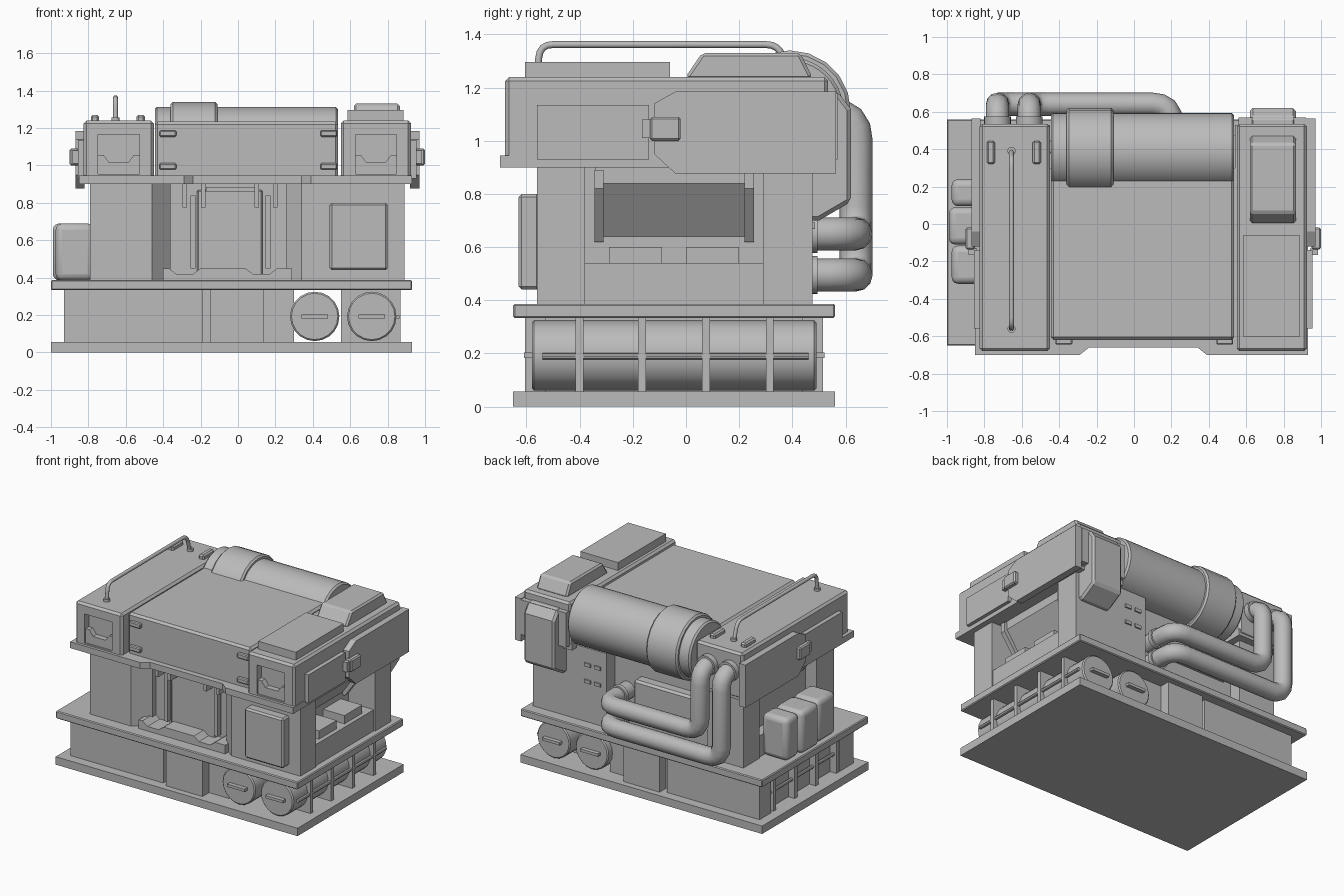
import bpy, bmesh, math
from mathutils import Vector

cube = bpy.data.objects.get("Cube")
if cube:
    bpy.data.objects.remove(cube, do_unlink=True)

grey = bpy.data.materials.new("plain_grey")
grey.use_nodes = True
grey.diffuse_color = (0.5, 0.5, 0.5, 1)
grey.node_tree.nodes["Principled BSDF"].inputs["Base Color"].default_value = (0.5, 0.5, 0.5, 1)
MID = 0.05  # symmetry plane of the upper body


def finish(name, bm, bevel=0.0, segments=1):
    bmesh.ops.recalc_face_normals(bm, faces=bm.faces)
    mesh = bpy.data.meshes.new(name)
    bm.to_mesh(mesh)
    bm.free()
    ob = bpy.data.objects.new(name, mesh)
    bpy.context.collection.objects.link(ob)
    mesh.materials.append(grey)
    if bevel:
        mod = ob.modifiers.new("Bevel", 'BEVEL')
        mod.width, mod.segments = bevel, segments
        mod.limit_method, mod.angle_limit = 'ANGLE', math.radians(40)
    return ob


def box(name, x, y, z, bevel=0.0, segments=1):
    bm = bmesh.new()
    bmesh.ops.create_cube(bm, size=1)
    for v in bm.verts:
        v.co = [(a + b) / 2 + c * (b - a) for (a, b), c in zip((x, y, z), v.co)]
    return finish(name, bm, bevel, segments)


def prism(name, profile, axis, lo, hi, bevel=0.0):
    """Extrude a 2D profile (remaining axes in order) along an axis."""
    bm = bmesh.new()
    def place(p, h):
        q = list(p)
        q.insert(axis, h)
        return bm.verts.new(q)
    face = bm.faces.new([place(p, lo) for p in profile])
    out = bmesh.ops.extrude_face_region(bm, geom=[face])
    for v in out["geom"]:
        if isinstance(v, bmesh.types.BMVert):
            v.co[axis] = hi
    return finish(name, bm, bevel)


def smooth(ob, angle=35):
    bpy.ops.object.select_all(action='DESELECT')
    ob.select_set(True)
    bpy.context.view_layer.objects.active = ob
    bpy.ops.object.shade_smooth_by_angle(angle=math.radians(angle))


def cylinder(name, centre, radius, length, axis, sides=32, bevel=0.0):
    bm = bmesh.new()
    bmesh.ops.create_cone(bm, cap_ends=True, segments=sides, radius1=radius,
                          radius2=radius, depth=length)
    direction = Vector([float(i == axis) for i in range(3)])
    turn = direction.to_track_quat('Z', 'Y').to_matrix()
    for v in bm.verts:
        v.co = turn @ v.co + Vector(centre)
    ob = finish(name, bm, bevel)
    smooth(ob, 40)
    return ob


def pipe(name, points, radius, bend):
    """Round pipe along a path, with rounded corners."""
    pts = [Vector(p) for p in points]
    path = [pts[0]]
    for a, b, c in zip(pts, pts[1:], pts[2:]):
        s, e = b + (a - b).normalized() * bend, b + (c - b).normalized() * bend
        path += [s.lerp(b, t).lerp(b.lerp(e, t), t) for t in (0, 0.25, 0.5, 0.75, 1)]
    path.append(pts[-1])
    curve = bpy.data.curves.new(name, 'CURVE')
    curve.dimensions = '3D'
    curve.bevel_depth, curve.bevel_resolution, curve.use_fill_caps = radius, 4, True
    spline = curve.splines.new('POLY')
    spline.points.add(len(path) - 1)
    for p, co in zip(spline.points, path):
        p.co = (*co, 1)
    spline.use_smooth = True
    curve.materials.append(grey)
    ob = bpy.data.objects.new(name, curve)
    bpy.context.collection.objects.link(ob)


def both(x0, x1):
    """The same x span on the left, and mirrored to the right."""
    return (("left", (x0, x1)), ("right", (2 * MID - x1, 2 * MID - x0)))


# Decks
box("base_plate", (-1, 0.93), (-0.65, 0.56), (0, 0.057))
box("middle_deck", (-1, 0.93), (-0.65, 0.56), (0.333, 0.387), 0.006)

# Lower storage
low = (0.05, 0.34)
box("lower_block", (-0.88, -0.19), (-0.58, 0.49), low)
box("lower_core", (-0.2, 0.3), (-0.53, 0.44), low)
box("lower_centre_box", (-0.15, 0.14), (-0.605, 0.515), low)
for y in ((-0.58, -0.42), (0.36, 0.49)):
    box("lower_block_end", (-0.93, -0.87), y, low)
for i, x in enumerate((0.41, 0.715)):
    cylinder("lower_tank", (x, -0.045, 0.193), 0.132, 1.07, 1, 20, 0.008)
    for y in (-0.585, 0.495):
        box("tank_handle", (x - 0.07, x + 0.07), (y - 0.025, y + 0.025), (0.183, 0.203))
for y in (-0.4, -0.165, 0.075, 0.315):
    box("rib_left", (0.55, 0.87), (y - 0.015, y + 0.015), low)
    box("rib_right", (-0.93, -0.85), (y - 0.015, y + 0.015), low)
cylinder("tie_rod", (-0.905, -0.04, 0.19), 0.012, 0.9, 1, 8)
cylinder("tie_rod", (0.855, -0.04, 0.19), 0.012, 1.0, 1, 8)

# Main body posts and core
tall = (0.38, 0.92)
prism("front_post_right", [(-0.79, -0.56), (-0.46, -0.56), (-0.36, -0.46), (-0.36, -0.36), (-0.79, -0.36)],
      2, *tall)
prism("front_post_left", [(0.89, -0.56), (0.34, -0.56), (0.26, -0.5), (0.26, -0.38), (0.89, -0.38)],
      2, *tall)
box("back_post_right", (-0.79, -0.5), (0.29, 0.475), tall)
box("back_post_left", (0.3, 0.89), (0.29, 0.475), tall)
box("body_core", (-0.7, 0.68), (-0.42, 0.38), tall)
box("back_ledge", (-0.45, 0.1), (0.37, 0.46), (0.6, 0.78), 0.015)
for side, x in both(-0.78, -0.65):
    box("side_sill_" + side, x, (-0.38, 0.3), (0.38, 0.54))
for y in ((-0.29, -0.09), (0.0, 0.2)):
    box("sill_box", (0.66, 0.85), y, (0.53, 0.6))

# Sloping side panels with frames
def slope(name, y, out):
    for s in (-1, 1):
        pts = [(0.6, 0.64), (0.68, 0.64), (0.82, 0.84), (0.82, 0.91), (0.6, 0.91)]
        prism(name, [(MID + s * (px - MID + (out if px > 0.65 else 0)), pz - out) for px, pz in pts],
              1, *y)
slope("side_slope", (-0.34, 0.25), 0)
slope("slope_frame", (-0.345, -0.31), 0.02)
slope("slope_frame", (0.22, 0.255), 0.02)

# Front bay
box("bay_panel", (-0.22, 0.13), (-0.45, -0.4), (0.4, 0.87), 0.008)
box("bay_top", (-0.17, 0.09), (-0.47, -0.4), (0.86, 0.885))
prism("bay_sill", [(-0.4, 0.38), (0.29, 0.38), (0.29, 0.45), (0.21, 0.45), (0.17, 0.42), (0.08, 0.42),
                   (0.04, 0.45), (-0.2, 0.45), (-0.24, 0.42), (-0.33, 0.42), (-0.37, 0.45), (-0.4, 0.45)],
      1, -0.56, -0.41)
for x in (-0.24, 0.16):
    box("bay_rod", (x - 0.014, x + 0.014), (-0.48, -0.44), (0.45, 0.84))
for x in (-0.285, -0.185, 0.1, 0.2):
    box("bay_bracket", (x - 0.012, x + 0.012), (-0.52, -0.41), (0.775, 0.91))
box("front_hatch", (0.49, 0.8), (-0.63, -0.55), (0.44, 0.8), 0.012)

# Side canisters
for y0, y1, x in ((-0.32, -0.115, -0.975), (-0.11, 0.09, -0.99), (0.095, 0.24, -0.975)):
    smooth(box("side_canister", (x, -0.77), (y0, y1), (0.385, 0.69), 0.035, 3))

# Roof lip and blocks
prism("roof_lip", [(-0.85, -0.7), (-0.29, -0.7), (-0.24, -0.66), (0.34, -0.66), (0.39, -0.7), (0.93, -0.7),
                   (0.93, 0.53), (0.54, 0.53), (0.54, 0.3), (-0.45, 0.3), (-0.45, 0.53), (-0.85, 0.53)],
      2, 0.9, 0.945)
box("roof_centre", (-0.445, 0.535), (-0.62, 0.35), (0.92, 1.235), 0.015)
for side, x in both(-0.825, -0.45):
    block = box("roof_block_" + side, x, (-0.68, 0.535), (0.91, 1.24), 0.015)
    c = (x[0] + x[1]) / 2
    # Recessed front light with a notched lower cover
    cutter = box("light_cutter_" + side, (c - 0.11, c + 0.11), (-0.75, -0.63), (0.955, 1.165))
    cutter.hide_render = True
    cutter.hide_viewport = True
    cutter.display_type = 'WIRE'
    mod = block.modifiers.new("Light recess", 'BOOLEAN')
    mod.operation, mod.object, mod.solver = 'DIFFERENCE', cutter, 'EXACT'
    prism("light_cover_" + side,
          [(c + u, v) for u, v in ((-0.11, 0.955), (0.11, 0.955), (0.11, 1.055), (0.08, 1.055), (0.05, 1.015),
                                   (-0.05, 1.015), (-0.08, 1.055), (-0.11, 1.055))], 1, -0.67, -0.62)
for x in (-0.375, 0.485):
    for z in (0.995, 1.17):
        box("front_hinge", (x - 0.045, x + 0.045), (-0.645, -0.6), (z - 0.017, z + 0.017), 0.006)

# Side armour plates and latches
for side, s in (("right", -1), ("left", 1)):
    def span(a, b):
        return sorted((MID + s * (a - MID), MID + s * (b - MID)))
    box("side_panel_" + side, span(0.9, 0.955), (-0.56, -0.14), (0.93, 1.135))
    prism("side_plate_" + side, [(-0.12, 0.95), (-0.04, 0.877), (0.565, 0.877), (0.565, 1.185), (-0.04, 1.185),
                                 (-0.12, 1.14)], 0, *span(0.92, 0.97))
    box("latch_" + side, span(0.95, 1.0), (-0.135, -0.02), (1.0, 1.09), 0.008)
    box("latch_tab_" + side, span(0.94, 0.985), (-0.165, -0.13), (1.01, 1.08))

# Roof fittings
box("roof_plate", (0.585, 0.885), (-0.605, -0.06), (1.23, 1.297))
prism("roof_vent", [(0.005, 1.23), (0.47, 1.23), (0.47, 1.25), (0.43, 1.33), (0.06, 1.33), (0.005, 1.25)],
      0, 0.62, 0.865, 0.012)
for x in (-0.765, -0.52):
    box("roof_lug", (x - 0.022, x + 0.022), (0.32, 0.445), (1.23, 1.27), 0.01)
pipe("roof_rail", [(-0.655, -0.56, 1.23), (-0.655, -0.55, 1.362), (-0.655, 0.35, 1.362), (-0.655, 0.39, 1.23)],
     0.013, 0.05)
for y in (-0.56, 0.39):
    cylinder("rail_foot", (-0.655, y, 1.245), 0.022, 0.025, 2, 12)

# Rear tank, back box, vents
cylinder("rear_tank", (0.045, 0.39, 1.11), 0.203, 0.98, 0, 40, 0.012)
cylinder("rear_tank_band", (-0.235, 0.39, 1.11), 0.23, 0.25, 0, 20, 0.012)
prism("back_box", [(0.46, 0.7), (0.5, 0.7), (0.62, 0.77), (0.62, 1.12), (0.57, 1.185), (0.46, 1.185)],
      0, 0.62, 0.865, 0.015)
box("back_roof_step", (0.56, 0.92), (0.5, 0.57), (0.93, 1.18))
for x in (0.37, 0.45):
    for z in (0.68, 0.8):
        box("back_vent", (x - 0.025, x + 0.025), (0.47, 0.485), (z - 0.012, z + 0.012))

# Exhaust pipes
for x, z in ((-0.56, 0.65), (-0.73, 0.495)):
    pipe("exhaust_pipe", [(x, 0.5, 1.1), (x, 0.64, 1.1), (x, 0.64, z), (0.2, 0.64, z), (0.2, 0.37, z)],
         0.062, 0.1)
    cylinder("pipe_collar", (x, 0.55, 1.1), 0.072, 0.05, 1, 20)
    cylinder("pipe_collar", (0.2, 0.48, z), 0.072, 0.03, 1, 20)
